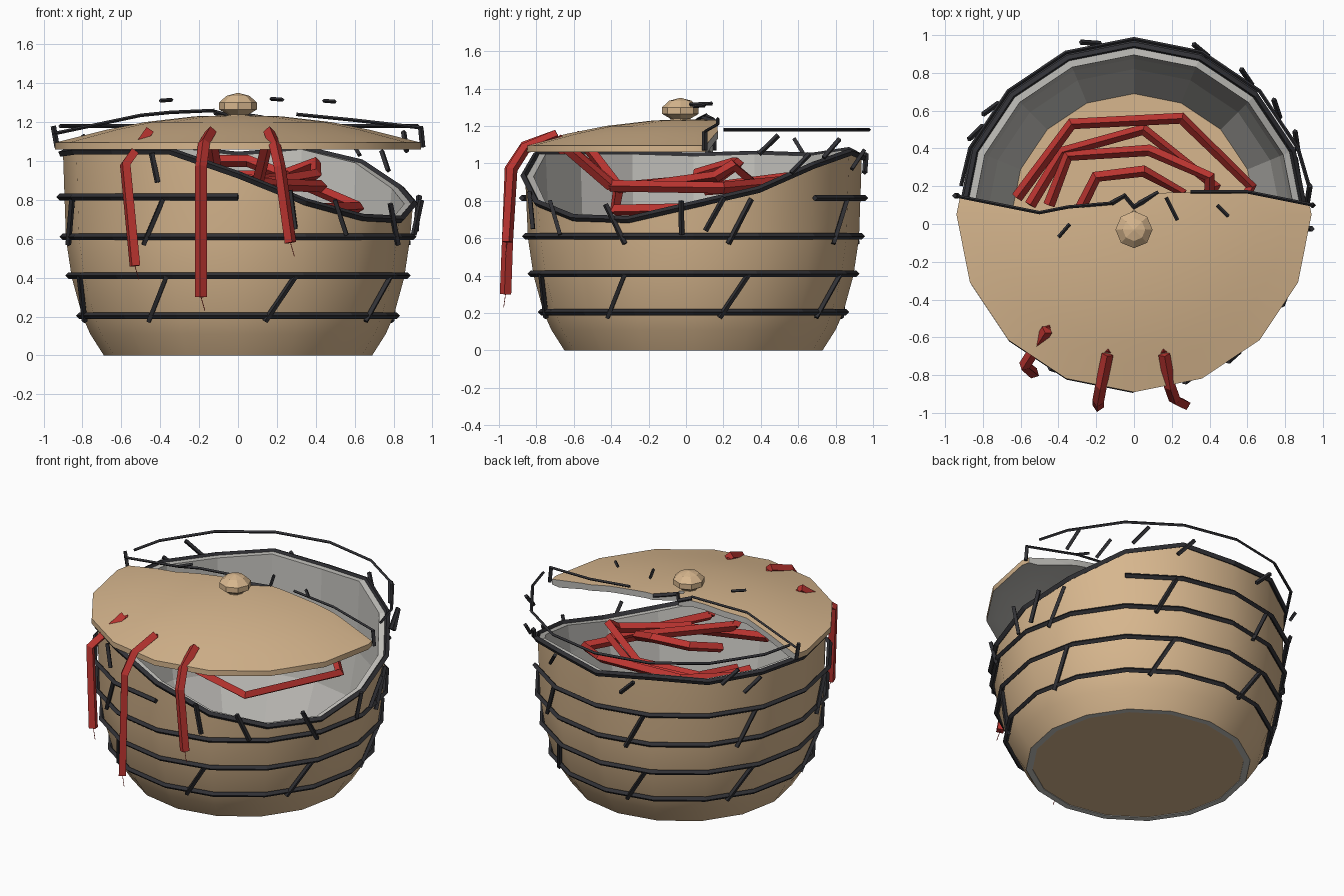
import bpy, bmesh, math
from mathutils import Vector

if "Cube" in bpy.data.objects:
    bpy.data.objects.remove(bpy.data.objects["Cube"])

N, CY = 16, 0.04
TAU = math.tau


def material(name, rgb):
    m = bpy.data.materials.new(name)
    m.diffuse_color = (*rgb, 1)
    m.use_nodes = True
    m.node_tree.nodes["Principled BSDF"].inputs["Base Color"].default_value = m.diffuse_color
    return m


TAN = material("tan", (0.68, 0.47, 0.27))
DARK = material("dark", (0.03, 0.03, 0.035))
RED = material("red", (0.50, 0.035, 0.03))
GREY = material("grey", (0.55, 0.54, 0.51))


def mesh_object(name, verts, faces, mats=()):
    me = bpy.data.meshes.new(name)
    me.from_pydata(verts, [], faces)
    for m in mats:
        me.materials.append(m)
    ob = bpy.data.objects.new(name, me)
    bpy.context.collection.objects.link(ob)
    return ob


def activate(ob):
    bpy.ops.object.select_all(action='DESELECT')
    ob.select_set(True)
    bpy.context.view_layer.objects.active = ob


def smooth(ob, deg=30):
    activate(ob)
    bpy.ops.object.shade_smooth_by_angle(angle=math.radians(deg))


def polar(r, deg, z, cy=CY):
    a = math.radians(deg)
    return (r * math.cos(a), cy + r * math.sin(a), z)


def rings(rows, n, cy=CY):
    """Join rows of (radius, height or list of heights) into a grid of quads."""
    verts = [polar(r, 360 * k / n, z[k] if isinstance(z, list) else z, cy)
             for r, z in rows for k in range(n)]
    faces = [(i * n + k, i * n + (k + 1) % n, (i + 1) * n + (k + 1) % n, (i + 1) * n + k)
             for i in range(len(rows) - 1) for k in range(n)]
    return verts, faces


def strips(name, paths, r, mat, cyclic=False):
    """Four-sided strips swept along straight-segment paths."""
    cu = bpy.data.curves.new(name, 'CURVE')
    cu.dimensions = '3D'
    cu.bevel_depth, cu.bevel_resolution, cu.use_fill_caps = r, 0, True
    for pts in paths:
        s = cu.splines.new('POLY')
        s.points.add(len(pts) - 1)
        s.use_smooth = False
        s.use_cyclic_u = cyclic
        for p, q in zip(s.points, pts):
            p.co = (*q, 1)
    cu.materials.append(mat)
    ob = bpy.data.objects.new(name, cu)
    bpy.context.collection.objects.link(ob)
    activate(ob)
    bpy.ops.object.convert(target='MESH')
    return ob


# basket wall with a broken front-right rim
RIM = [.78, .86, .99, 1.06, 1.03, 1.07, 1.04, 1.05, 1.04, 1.05, 1.05, 1.05, .93, .79, .71, .70]
PROFILE = [(.69, 0), (.76, .11), (.80, .2), (.855, .4), (.885, .6)]


def wall_radius(z):
    pts = PROFILE + [(.905, 1.0), (.905, 2)]
    for (r0, z0), (r1, z1) in zip(pts, pts[1:]):
        if z <= z1:
            return r0 + (r1 - r0) * (z - z0) / (z1 - z0)


v, f = rings(PROFILE + [(.90, RIM)], N)
smooth(mesh_object("basket_wall", v, f, [TAN]))

# inner lining, rim thickness and the narrow ring underneath
v, f = rings([(.69, 0), (.65, 0), (.65, .02), (.78, .3), (.835, .6), (.855, RIM), (.90, RIM)], N)
mesh_object("basket_lining", v, [q[::-1] for q in f], [GREY])

# floor
v, f = rings([(.65, .004), (.65, .018)], N)
mesh_object("basket_floor", v, f + [tuple(range(N))[::-1], tuple(range(N, 2 * N))], [TAN])

# domed lid shell, cut across by a jagged break
outer = [(.94, 1.06), (.94, 1.095), (.80, 1.13), (.68, 1.16), (.48, 1.2), (.22, 1.23), (.02, 1.235)]
inner = [(.02, 1.195), (.22, 1.19), (.48, 1.16), (.68, 1.12), (.88, 1.06)]
v, f = rings(outer + inner + outer[:1], N, .05)
lid = mesh_object("lid", v, f, [GREY, TAN])
for p in lid.data.polygons:
    p.material_index = int(p.index < N * (len(outer) - 1))
bm = bmesh.new()
bm.from_mesh(lid.data)
bmesh.ops.remove_doubles(bm, verts=bm.verts, dist=1e-4)
small = [e for e in bm.edges if all(Vector((q.co.x, q.co.y - .05)).length < .03 for q in e.verts)]
bmesh.ops.remove_doubles(bm, verts=list({q for e in small for q in e.verts}), dist=.009)
bmesh.ops.holes_fill(bm, edges=bm.edges, sides=0)
bmesh.ops.recalc_face_normals(bm, faces=bm.faces)
bm.to_mesh(lid.data)
bm.free()

BREAK = [(-.95, .15), (-.5, .06), (-.35, .09), (-.12, .11), (-.05, .15), (0, .09), (.03, .11),
         (.13, .165), (.6, .17), (.95, .10)]
line = [(-1.2, .17)] + BREAK + [(1.2, .09)]
plan = line + [(1.2, 1.3), (-1.2, 1.3)]
n = len(plan)
cutter = mesh_object("lid_cutter", [(x, y, z) for z in (.9, 1.5) for x, y in plan],
                     [tuple(range(n))[::-1], tuple(range(n, 2 * n))] +
                     [(k, (k + 1) % n, n + (k + 1) % n, n + k) for k in range(n)], [GREY])
cutter.hide_render = True
mod = lid.modifiers.new("break", 'BOOLEAN')
mod.operation, mod.object, mod.solver = 'DIFFERENCE', cutter, 'EXACT'
activate(lid)
bpy.ops.object.modifier_apply(modifier="break")
bpy.data.objects.remove(cutter)
smooth(lid)

# faceted knob
v, f = rings([(.05, 1.22), (.055, 1.24), (.098, 1.265), (.098, 1.30), (.06, 1.335), (.004, 1.35)], 8, -.03)
mesh_object("knob", v, f + [tuple(range(40, 48))], [TAN])


# dark weave bands, rim outline and the loose hoop
def arc(r, z, k0, k1):
    return [polar(r, 22.5 * k, z) for k in range(k0, k1 + 1)]


strips("weave_bands", [arc(wall_radius(z) + .015, z, 0, 15) for z in (.205, .41, .61)], .017, DARK, True)
strips("upper_band", [arc(.918, .815, 2, 12)], .017, DARK)
strips("rim_outline", [[polar(.907, 22.5 * k, RIM[k]) for k in range(N)]], .019, DARK, True)
hoop = [polar(.94, 10, 1.18)] + arc(.94, 1.18, 1, 7) + [polar(.93, 170, 1.18)]
strips("loose_hoop", [hoop], .010, DARK)

# dark outline along the lid break
left = [(-.95, .15, 1.14), (-.5, .06, 1.235), (-.35, .09, 1.25), (-.12, .11, 1.26)]
right = [(.3, .17, 1.24), (.6, .17, 1.21), (.95, .10, 1.17)]
strips("lid_break_outline", [left, right], .009, DARK)
strips("lid_break_edges", [[(-.95, .15, 1.18), (-.93, .15, 1.07)], [(.94, .10, 1.17), (.95, .10, 1.07)],
                           [(-.12, .11, 1.25), (-.05, .15, 1.23), (0, .09, 1.24), (.03, .11, 1.235),
                            (.13, .165, 1.22)]], .014, DARK)


# slanted weave strokes
def stroke(a0, z0, a1, z1, gap0=.012, gap1=.012):
    return [polar(wall_radius(z0) + gap0, a0, z0), polar(wall_radius(z1) + gap1, a1, z1)]


strokes = [stroke(a - 5, .175, a + 5, .41) for a in range(-165, 195, 45)]
strokes += [stroke(a - 4, .57, a + 4, .81) for a in (-119, -164, 151, 106, 61, 16)]
strokes += [stroke(-71, .65, -73, .85, .02, .02), stroke(-52, .62, -57, .80, .02, .02),
            stroke(-24, .57, -31, .78, .02, .02), stroke(-117, .89, -119, 1.04),
            stroke(-4, .62, -4, .80, .02, .05), stroke(4, .64, 10, .82, .03, .05)]
strips("weave_strokes", strokes, .015, DARK)

# loose strokes sticking up around the broken rim
loose = [stroke(a - 3, z - .05, a + 3, z + .05, .03, .06)
         for a, z in ((104, 1.0), (68, 1.02), (51, 1.08), (37, 1.0), (143, 1.08), (152, 1.0), (25, 1.1))]
strips("loose_strokes", loose, .014, DARK)
strips("lid_strokes", [[(-.34, 0, 1.315), (-.40, -.07, 1.31)], [(.17, .14, 1.32), (.23, .02, 1.315)],
                       [(.44, .1, 1.31), (.50, .04, 1.305)]], .010, DARK)

# red ribbons hanging over the front of the lid, with inner tails
hang = [[(-.46, -.56, 1.15), (-.58, -.75, .98), (-.53, -.79, .46)],
        [(-.14, -.69, 1.15), (-.175, -.86, 1.09), (-.19, -.94, .97), (-.19, -.965, .30)],
        [(.16, -.69, 1.15), (.19, -.86, 1.08), (.215, -.93, .97), (.27, -.955, .58)]]
strips("hanging_ribbons", hang, .031, RED)
strips("ribbon_threads", [[p[-1], (p[-1][0] + .02, p[-1][1] - .01, p[-1][2] - .07)] for p in hang], .002, RED)
strips("ribbon_tails", [[(-.46, -.56, 1.13), (-.36, -.36, .87)], [(-.14, -.69, 1.13), (-.1, -.38, .87)],
                        [(.16, -.69, 1.13), (.1, -.4, .88)]], .031, RED)

# red tangle coiled inside the basket
tangle = [[(-.62, .14, .87), (-.33, .53, .92), (.25, .56, .92), (.62, .2, .76), (.32, -.38, .75), (-.36, -.36, .87)],
          [(-.55, .1, .88), (-.38, .38, .86), (.05, .5, .90), (.43, .2, .87), (.1, -.4, .88)],
          [(-.45, .1, .86), (-.35, .36, .88), (.08, .39, .87), (.40, .25, .99), (.40, .16, .93), (.1, -.2, .88)],
          [(-.30, .05, .94), (-.20, .25, 1.0), (.05, .28, 1.0), (.25, .17, .92), (-.1, -.38, .87)]]
strips("ribbon_tangle", tangle, .031, RED)
